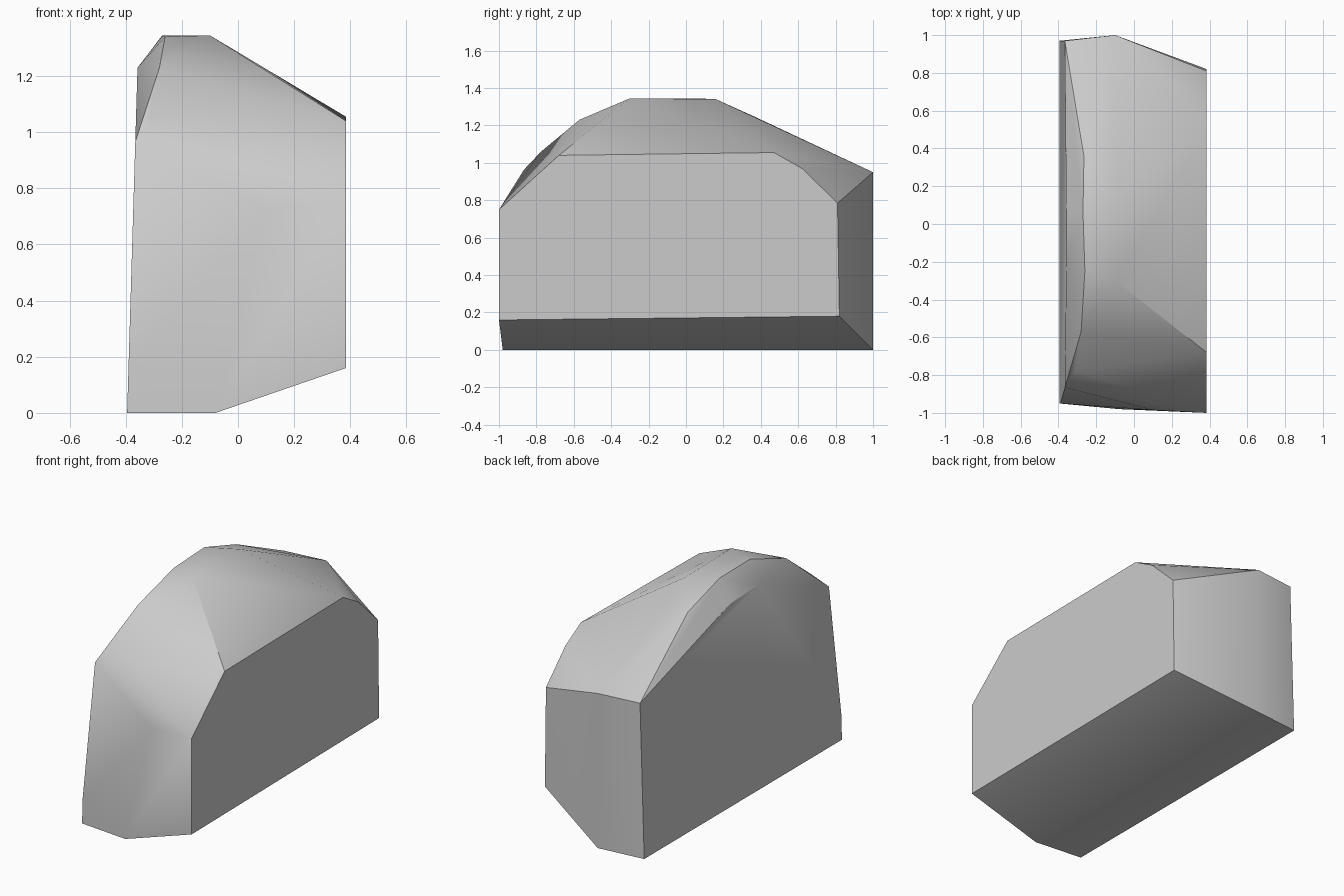
import bpy, bmesh
from math import radians

cube = bpy.data.objects.get("Cube")
if cube:
    bpy.data.objects.remove(cube)

# Outline of the flat slab side (left), as y, z at a constant x
left_outline = [(-1, .16), (-1, .75), (-.68, 1.04), (.47, 1.055),
                (.62, .97), (.81, .785), (.82, .18)]

# Outline of the taller side (right); it leans inward towards the top
right_outline = [(-.95, 0), (-.95, .16), (-.865, .965), (-.2, 1.23),
                 (.08, 1.22), (.97, .95), (.97, 0)]

# Rounded crown and the crease points between both sides
crown = [(-.28, -.57, 1.23), (-.31, -.775, 1.06), (-.26, -.25, 1.34),
         (-.27, .06, 1.345), (-.265, .36, 1.25), (-.1, -.3, 1.345),
         (-.1, .16, 1.34), (0, -.17, 1.285)]
end_creases = [(-.1, 1, .95), (-.1, 1, 0), (-.08, -.98, 0), (.1, -.985, .73)]

points = [(.385, y, z) for y, z in left_outline]
points += [(-.395 + .03 * z, y, z) for y, z in right_outline]
points += crown + end_creases

# Wrap the profiles in one faceted shell
bm = bmesh.new()
for p in points:
    bm.verts.new(p)
hull = bmesh.ops.convex_hull(bm, input=bm.verts)
loose = {v for v in hull["geom_interior"] + hull["geom_unused"]
         if isinstance(v, bmesh.types.BMVert)}
bmesh.ops.delete(bm, geom=list(loose), context="VERTS")
bmesh.ops.dissolve_limit(bm, angle_limit=radians(1), verts=bm.verts, edges=bm.edges)
bmesh.ops.recalc_face_normals(bm, faces=bm.faces)

mesh = bpy.data.meshes.new("stone_block")
bm.to_mesh(mesh)
bm.free()
block = bpy.data.objects.new("stone_block", mesh)
bpy.context.collection.objects.link(block)

# Plain grey stone
stone = bpy.data.materials.new("stone_grey")
stone.use_nodes = True
grey = (.6, .6, .6, 1)
stone.diffuse_color = grey
stone.node_tree.nodes["Principled BSDF"].inputs["Base Color"].default_value = grey
mesh.materials.append(stone)

bpy.context.view_layer.objects.active = block
block.select_set(True)
bpy.ops.object.shade_smooth_by_angle(angle=radians(30))
